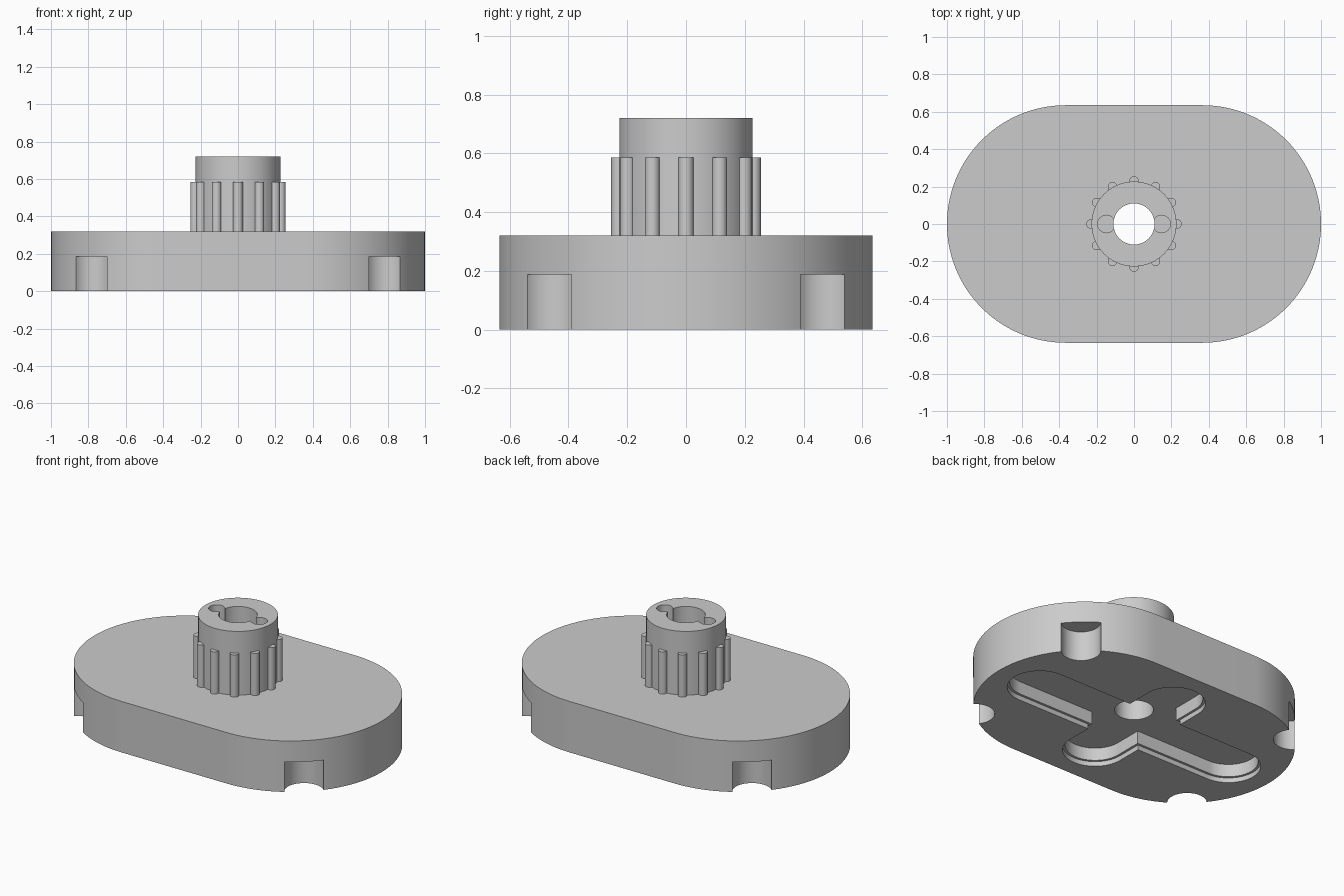
import bpy, bmesh, math

if "Cube" in bpy.data.objects:
    bpy.data.objects.remove(bpy.data.objects["Cube"], do_unlink=True)

grey = bpy.data.materials.new("plain_grey")
grey.use_nodes = True
grey.diffuse_color = (0.6, 0.6, 0.6, 1)
grey.node_tree.nodes["Principled BSDF"].inputs["Base Color"].default_value = (0.6, 0.6, 0.6, 1)


def capsule(name, half, r, z0, z1, x=0, y=0, angle=0, seg=64):
    """Upright prism with a stadium outline; half = 0 gives a cylinder."""
    bm = bmesh.new()
    ca, sa = math.cos(angle), math.sin(angle)
    outline = []
    for side in (1, -1):
        start = -math.pi / 2 if side == 1 else math.pi / 2
        n = seg // 2
        for i in range(n + (1 if half else 0)):
            t = start + math.pi * i / n
            px, py = side * half + r * math.cos(t), r * math.sin(t)
            outline.append(bm.verts.new((x + px * ca - py * sa, y + px * sa + py * ca, z0)))
    face = bm.faces.new(outline)
    top = bmesh.ops.extrude_face_region(bm, geom=[face])["geom"]
    bmesh.ops.translate(bm, vec=(0, 0, z1 - z0),
                        verts=[v for v in top if isinstance(v, bmesh.types.BMVert)])
    bmesh.ops.recalc_face_normals(bm, faces=bm.faces)
    mesh = bpy.data.meshes.new(name)
    bm.to_mesh(mesh)
    bm.free()
    mesh.materials.append(grey)
    obj = bpy.data.objects.new(name, mesh)
    bpy.context.collection.objects.link(obj)
    return obj


def cut(obj, cutters):
    """Subtract each cutter, bake the result and remove the cutters."""
    for c in cutters:
        c.hide_render = True
        mod = obj.modifiers.new("cut", "BOOLEAN")
        mod.operation, mod.solver, mod.object = "DIFFERENCE", "EXACT", c
        bpy.context.view_layer.objects.active = obj
        bpy.ops.object.modifier_apply(modifier=mod.name)
        bpy.data.objects.remove(c, do_unlink=True)


def smooth(obj):
    bpy.ops.object.select_all(action="DESELECT")
    obj.select_set(True)
    bpy.context.view_layer.objects.active = obj
    bpy.ops.object.shade_smooth_by_angle(angle=math.radians(30))


BASE_TOP, HUB_TOP, TEETH_TOP = 0.32, 0.72, 0.585
BORE, HUB_R = 0.11, 0.227

# Base plate
base = capsule("base_plate", 0.365, 0.635, 0, BASE_TOP, seg=128)

# Cross-shaped recess underneath, with a slightly wider lip at the opening
cutters = []
for r, depth in ((0.185, 0.03), (0.17, 0.11)):
    cutters.append(capsule("long_slot_cutter", 0.70, r, -0.1, depth))
    cutters.append(capsule("short_slot_cutter", 0.345, r, -0.1, depth, angle=math.pi / 2))

# Four round notches in the rim
for sx in (1, -1):
    for sy in (1, -1):
        cutters.append(capsule("notch_cutter", 0, 0.113, -0.1, 0.187, sx * 0.788, sy * 0.47))
cutters.append(capsule("bore_cutter", 0, BORE, -0.1, 1))
cut(base, cutters)
smooth(base)

# Hub with through bore and two blind side holes
hub = capsule("hub", 0, HUB_R, BASE_TOP, HUB_TOP)
cutters = [capsule("bore_cutter", 0, BORE, -0.1, 1)]
for sx in (1, -1):
    cutters.append(capsule("side_hole_cutter", 0, 0.047, HUB_TOP - 0.1, 1, x=sx * 0.148, seg=32))
cut(hub, cutters)
smooth(hub)

# Twelve rounded teeth around the hub
for i in range(12):
    a = math.tau * i / 12
    tooth = capsule(f"hub_tooth_{i + 1}", 0, 0.026, BASE_TOP, TEETH_TOP,
                    0.229 * math.cos(a), 0.229 * math.sin(a), angle=a, seg=16)
    smooth(tooth)
